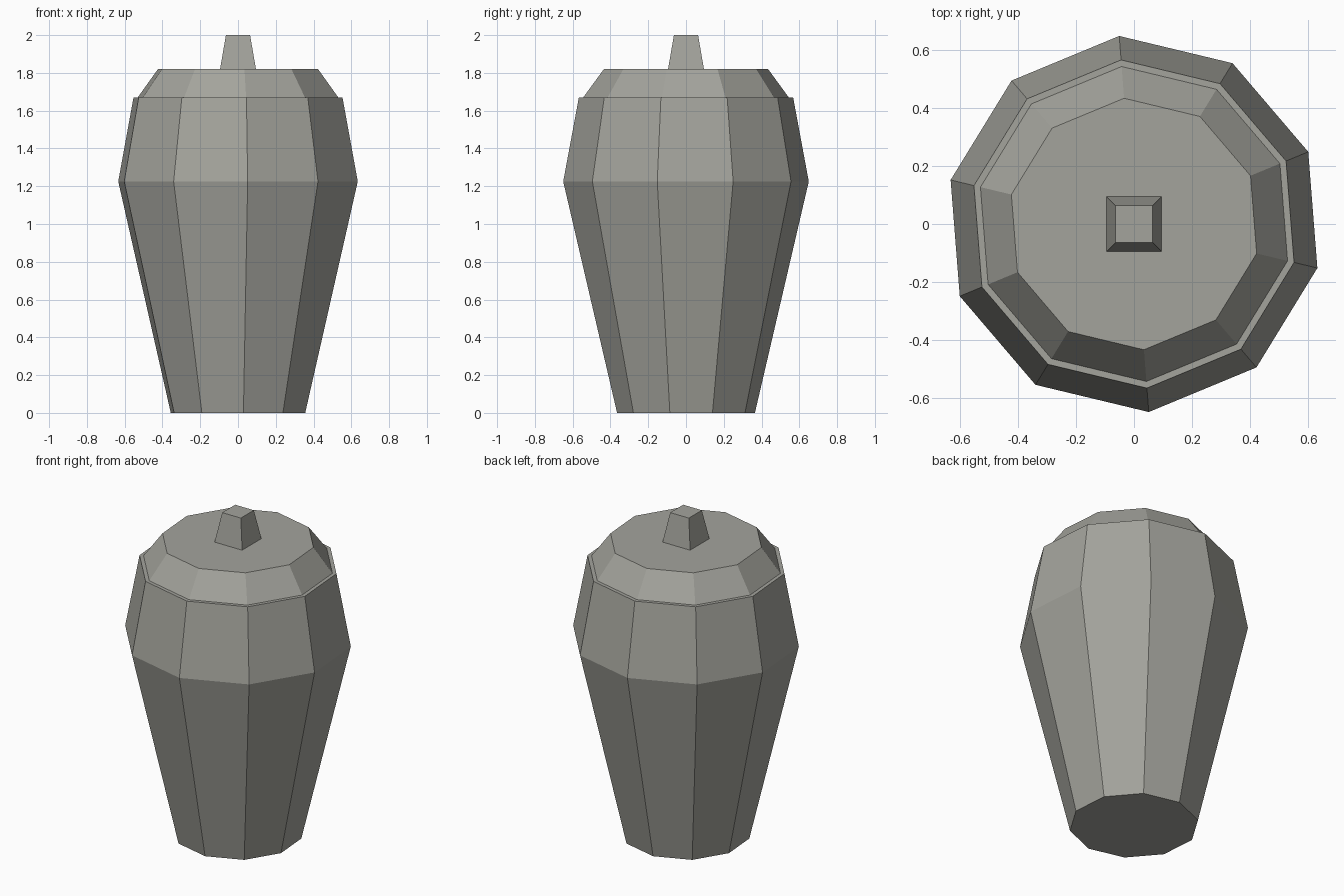
import bpy, bmesh, math

if "Cube" in bpy.data.objects:
    bpy.data.objects.remove(bpy.data.objects["Cube"])

stone = bpy.data.materials.new("warm_grey_stone")
stone.diffuse_color = (0.37, 0.37, 0.335, 1)
stone.use_nodes = True
stone.node_tree.nodes["Principled BSDF"].inputs["Base Color"].default_value = stone.diffuse_color


def lofted(name, sides, turn, rings):
    """Closed flat-shaded solid of stacked polygon rings (radius, height)."""
    bm = bmesh.new()
    loops = []
    for r, z in rings:
        loops.append([bm.verts.new((r * math.cos(turn + math.tau * i / sides),
                                    r * math.sin(turn + math.tau * i / sides), z))
                      for i in range(sides)])
    for low, high in zip(loops, loops[1:]):
        for i in range(sides):
            j = (i + 1) % sides
            bm.faces.new((low[i], low[j], high[j], high[i]))
    bm.faces.new(loops[0][::-1])
    bm.faces.new(loops[-1])
    mesh = bpy.data.meshes.new(name)
    bm.to_mesh(mesh)
    bm.free()
    mesh.materials.append(stone)
    obj = bpy.data.objects.new(name, mesh)
    bpy.context.collection.objects.link(obj)
    return obj


TURN = math.radians(22.5)

# Ten-sided urn body, widest at the shoulder
lofted("urn_body", 10, TURN, [(0.366, 0), (0.652, 1.225), (0.569, 1.67)])

# Bevelled lid, set just inside the rim
lofted("urn_lid", 10, TURN, [(0.546, 1.67), (0.436, 1.82)])

# Square tapered knob
lofted("lid_knob", 4, math.pi / 4,
       [(0.095 * math.sqrt(2), 1.82), (0.064 * math.sqrt(2), 2.0)])
